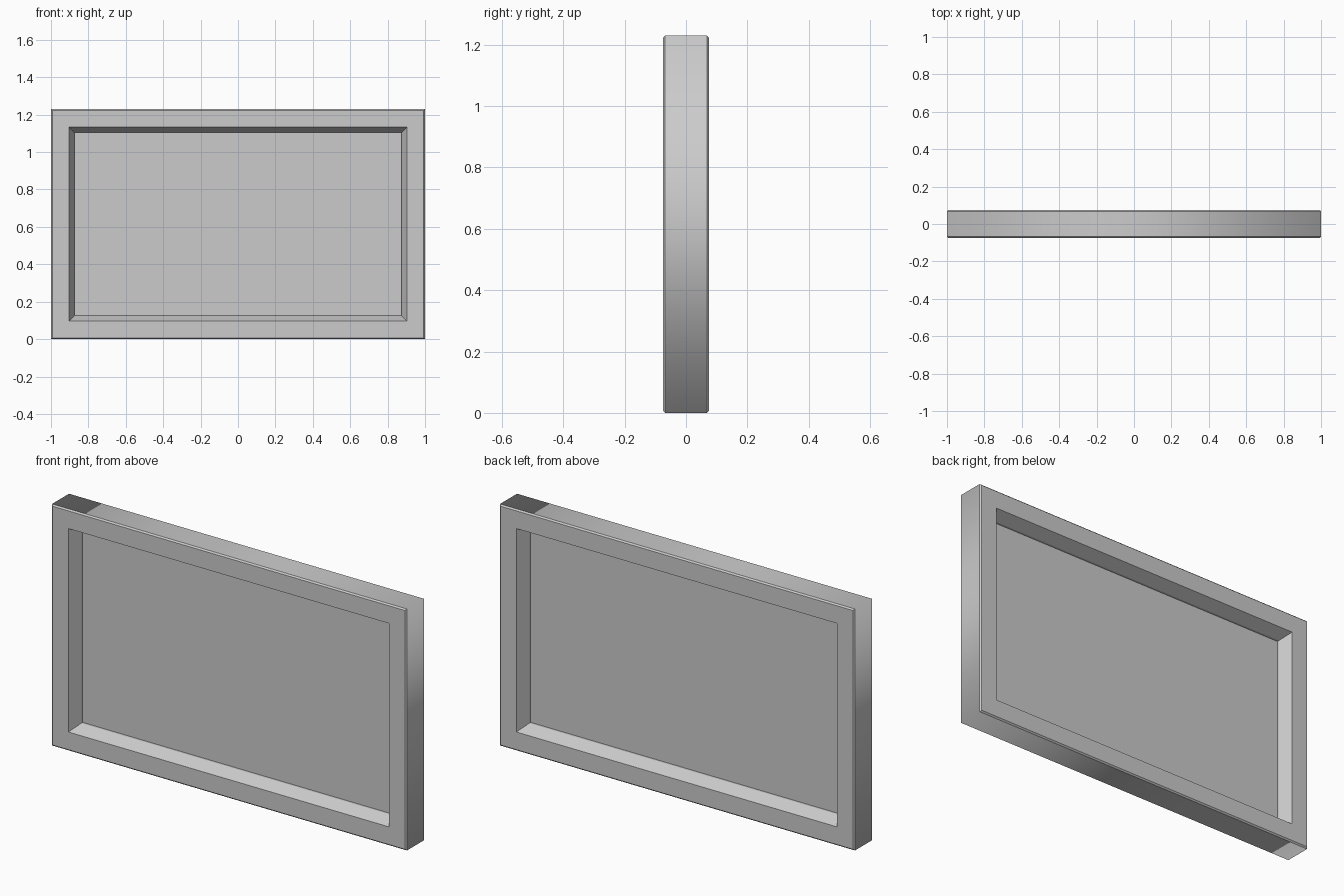
import bpy, bmesh

cube = bpy.data.objects.get("Cube")
if cube:
    bpy.data.objects.remove(cube, do_unlink=True)

WIDTH, HEIGHT = 2.0, 1.23
PANEL_INSET = 0.126

grey = bpy.data.materials.new("light grey")
grey.use_nodes = True
colour = (0.6, 0.6, 0.6, 1)
grey.diffuse_color = colour
grey.node_tree.nodes["Principled BSDF"].inputs["Base Color"].default_value = colour


def finish(name, bm):
    bmesh.ops.recalc_face_normals(bm, faces=bm.faces)
    mesh = bpy.data.meshes.new(name)
    bm.to_mesh(mesh)
    bm.free()
    mesh.materials.append(grey)
    obj = bpy.data.objects.new(name, mesh)
    bpy.context.collection.objects.link(obj)
    return obj


def rectangle(bm, inset, y):
    """Four corners of the outline, moved inwards by inset."""
    x, low, high = WIDTH / 2 - inset, inset, HEIGHT - inset
    return [bm.verts.new((px, y, pz))
            for px, pz in ((-x, low), (x, low), (x, high), (-x, high))]


# Frame: chamfered section (inset, depth), mirrored front to back
half = [(0, -0.068), (0.007, -0.075), (0.097, -0.075), (PANEL_INSET, -0.013)]
section = half + [(inset, -y) for inset, y in reversed(half)]
bm = bmesh.new()
rings = [rectangle(bm, *point) for point in section]
for i, ring in enumerate(rings):
    following = rings[(i + 1) % len(rings)]
    outer_band = i == len(rings) - 1
    for a in range(4):
        b = (a + 1) % 4
        face = bm.faces.new((ring[a], ring[b], following[b], following[a]))
        face.smooth = outer_band
# The outer band is shaded as one soft surface, all the rest is crisp
for edge in bm.edges:
    edge.smooth = all(face.smooth for face in edge.link_faces)
finish("frame", bm)

# Thin panel in the middle of the frame
bm = bmesh.new()
front = rectangle(bm, PANEL_INSET, -0.002)
back = rectangle(bm, PANEL_INSET, 0.002)
bm.faces.new(front)
bm.faces.new(back)
for a in range(4):
    b = (a + 1) % 4
    bm.faces.new((front[a], front[b], back[b], back[a]))
finish("panel", bm)
